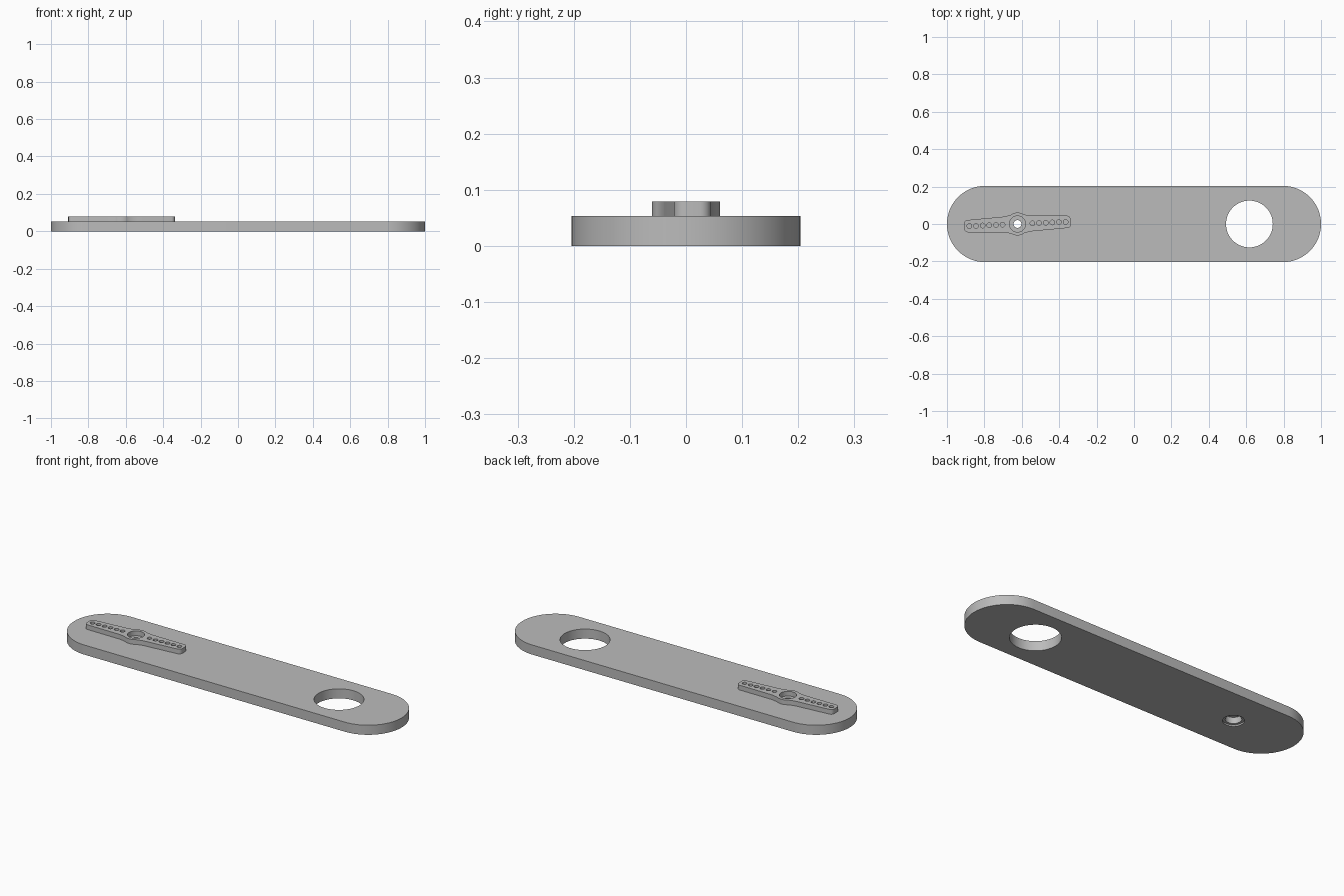
import bpy, bmesh
from math import sin, cos, pi, radians

cube = bpy.data.objects.get("Cube")
if cube:
    bpy.data.objects.remove(cube, do_unlink=True)

PLATE_TOP, HORN_TOP = 0.053, 0.079
HUB_X, RING_X, HALF_W = -0.623, 0.617, 0.204
TILT = radians(2.5)

grey = bpy.data.materials.new("plain grey")
grey.use_nodes = True
colour = (0.5, 0.5, 0.5, 1)
grey.diffuse_color = colour
grey.node_tree.nodes["Principled BSDF"].inputs["Base Color"].default_value = colour


def prism(name, outline, z0, z1):
    """Extrude a closed 2D outline between two heights."""
    bm = bmesh.new()
    face = bm.faces.new([bm.verts.new((x, y, z0)) for x, y in outline])
    top = bmesh.ops.extrude_face_region(bm, geom=[face])["geom"]
    bmesh.ops.translate(bm, vec=(0, 0, z1 - z0),
                        verts=[v for v in top if isinstance(v, bmesh.types.BMVert)])
    bmesh.ops.recalc_face_normals(bm, faces=bm.faces)
    mesh = bpy.data.meshes.new(name)
    bm.to_mesh(mesh)
    bm.free()
    mesh.materials.append(grey)
    obj = bpy.data.objects.new(name, mesh)
    bpy.context.collection.objects.link(obj)
    return obj


def arc(cx, cy, r, start, end, steps):
    """Points along an arc, angles in degrees."""
    angles = [radians(start + (end - start) * i / steps) for i in range(steps + 1)]
    return [(cx + r * cos(a), cy + r * sin(a)) for a in angles]


def activate(obj):
    bpy.ops.object.select_all(action="DESELECT")
    obj.select_set(True)
    bpy.context.view_layer.objects.active = obj


def drill(obj, x, y, r, z0, z1, sides=32):
    """Cut a round hole and discard the cutter."""
    cutter = prism("hole_cutter", arc(x, y, r, 0, 360, sides)[:-1], z0, z1)
    cutter.hide_render = True
    mod = obj.modifiers.new("hole", "BOOLEAN")
    mod.operation, mod.solver, mod.object = "DIFFERENCE", "EXACT", cutter
    activate(obj)
    bpy.ops.object.modifier_apply(modifier=mod.name)
    bpy.data.objects.remove(cutter, do_unlink=True)


def smooth(obj):
    activate(obj)
    bpy.ops.object.shade_smooth_by_angle(angle=radians(30))


# Long plate with round ends
end_x = 1 - HALF_W
plate = prism("arm_plate", arc(end_x, 0, HALF_W, -90, 90, 32)
              + arc(-end_x, 0, HALF_W, 90, 270, 32), 0, PLATE_TOP)
drill(plate, RING_X, 0, 0.125, -0.1, 0.2, 64)
# Stepped shaft hole under the hub
drill(plate, HUB_X, 0, 0.021, -0.1, 0.2)
drill(plate, HUB_X, 0, 0.04, -0.1, 0.042)
drill(plate, HUB_X, 0, 0.053, -0.1, 0.008)
smooth(plate)

# Two-armed horn: one quarter outline, mirrored to all sides
quarter = (arc(0.265, 0.013, 0.02, 0, 87, 8)
           + [(0.08, 0.042), (0.066, 0.043), (0.053, 0.046)]
           + arc(0, 0, 0.061, 55, 90, 6))
half = quarter + [(-x, y) for x, y in reversed(quarter[:-1])]
outline = half + [(x, -y) for x, y in reversed(half)]


def place(x, y):
    return HUB_X + x * cos(TILT) - y * sin(TILT), x * sin(TILT) + y * cos(TILT)


horn = prism("servo_horn", [place(x, y) for x, y in outline], PLATE_TOP, HORN_TOP)
drill(horn, HUB_X, 0, 0.043, 0, 0.2)

# Row of small holes along each arm
for side in (-1, 1):
    for i in range(6):
        x, y = place(side * (0.08 + 0.0355 * i), 0)
        drill(horn, x, y, 0.0125, 0, 0.2, 20)
smooth(horn)
